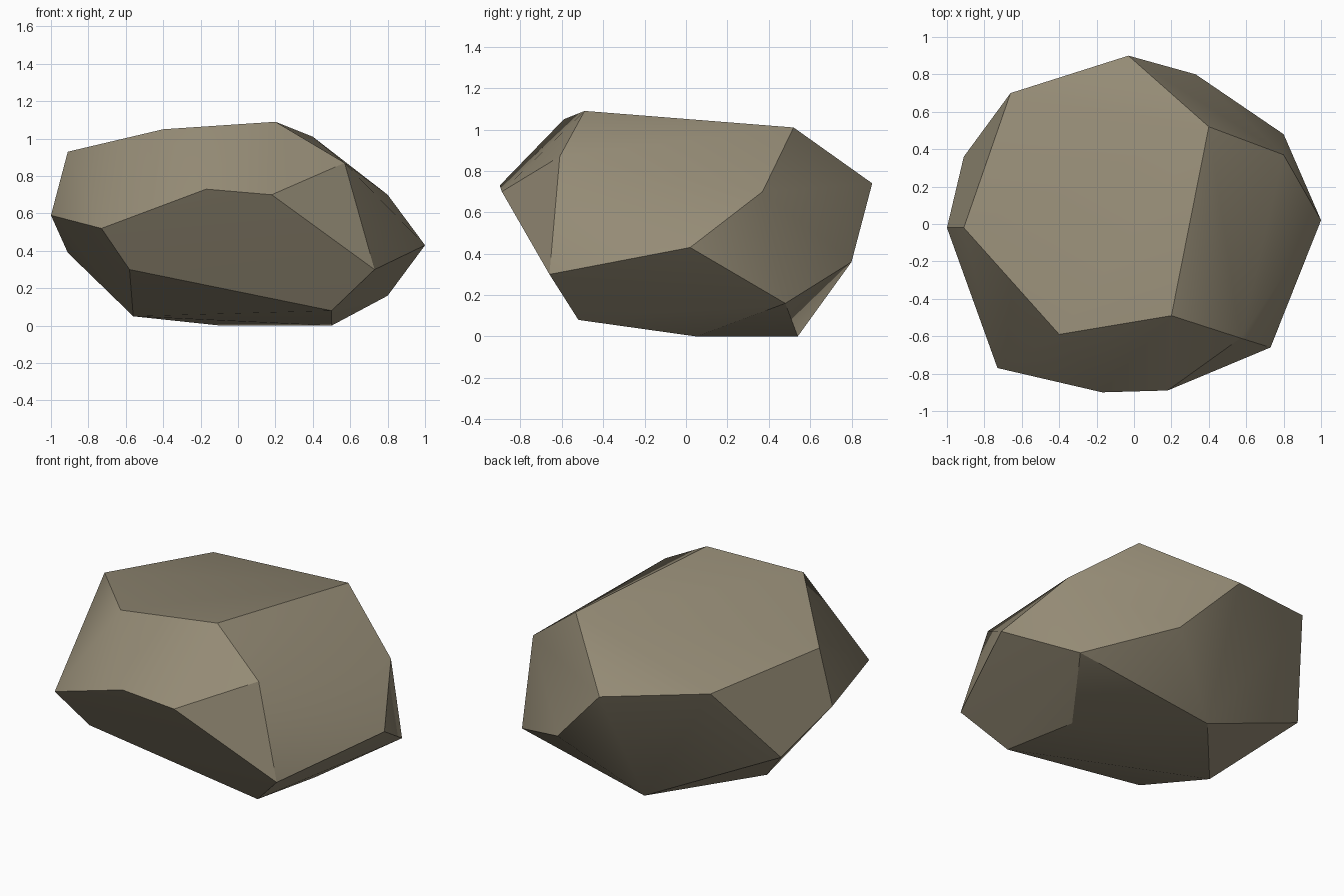
import bpy, bmesh, math

if "Cube" in bpy.data.objects:
    bpy.data.objects.remove(bpy.data.objects["Cube"])

# Corner points of the chipped boulder, grouped by height
top = [(-.91, -.02, .93), (-.40, -.59, 1.05), (.20, -.49, 1.09), (.40, .52, 1.01),
       (.57, -.61, .87), (-.66, .70, .85)]
middle = [(.80, .37, .70), (1.0, .02, .43), (.73, -.66, .30), (.18, -.89, .70),
          (-.17, -.90, .73), (-.73, -.77, .52), (-1.0, -.02, .59), (-.91, .36, .39),
          (-.03, .90, .74), (.33, .80, .36), (.80, .48, .16)]
base = [(.50, -.52, .08), (.50, .05, 0), (-.09, .54, 0), (-.58, -.64, .30), (-.56, .0, .05)]

# Wrap the corners in a convex skin
bm = bmesh.new()
for p in top + middle + base:
    bm.verts.new(p)
bmesh.ops.convex_hull(bm, input=bm.verts[:])
bmesh.ops.recalc_face_normals(bm, faces=bm.faces[:])
mesh = bpy.data.meshes.new("boulder")
bm.to_mesh(mesh)
bm.free()

boulder = bpy.data.objects.new("boulder", mesh)
bpy.context.collection.objects.link(boulder)

# Stone colour
stone = bpy.data.materials.new("warm grey stone")
stone.diffuse_color = (.30, .26, .18, 1)
stone.use_nodes = True
stone.node_tree.nodes["Principled BSDF"].inputs["Base Color"].default_value = stone.diffuse_color
mesh.materials.append(stone)

# Soft shading over shallow folds, hard chipped edges elsewhere
bpy.context.view_layer.objects.active = boulder
boulder.select_set(True)
bpy.ops.object.shade_smooth_by_angle(angle=math.radians(30))
